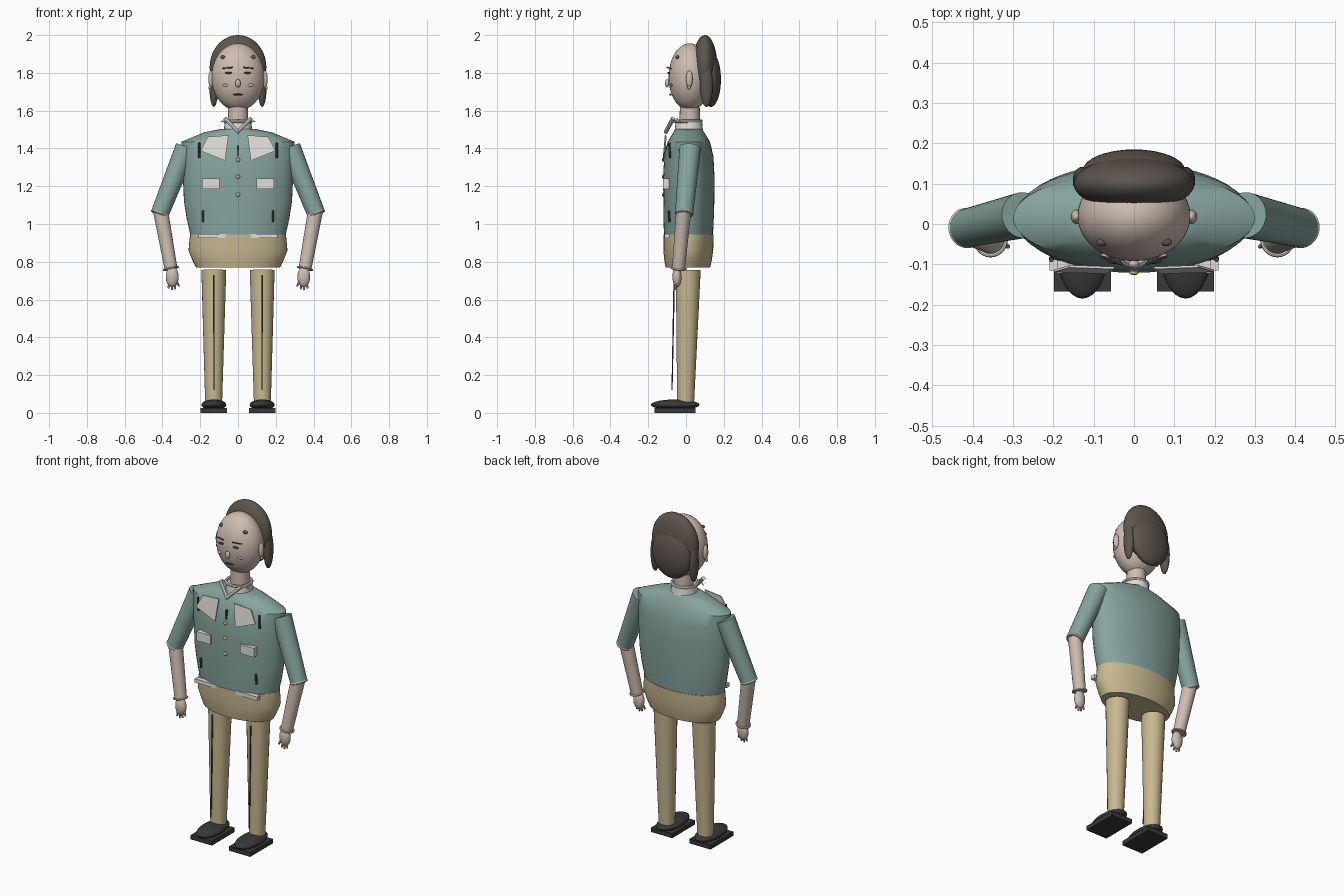
import bpy, bmesh, math
from mathutils import Vector, Matrix

if "Cube" in bpy.data.objects:
    bpy.data.objects.remove(bpy.data.objects["Cube"])

COLORS = {
    "teal": (0.24, 0.37, 0.34), "tan": (0.58, 0.48, 0.28), "skin": (0.62, 0.51, 0.44),
    "hair": (0.11, 0.09, 0.075), "white": (0.75, 0.74, 0.70), "black": (0.04, 0.04, 0.045),
    "gold": (0.6, 0.45, 0.15), "dark": (0.07, 0.065, 0.06),
}
MATS = {}
for key, rgb in COLORS.items():
    MATS[key] = bpy.data.materials.new(key)
    MATS[key].diffuse_color = (*rgb, 1)


def finish(name, bm, color, smooth=True):
    bmesh.ops.recalc_face_normals(bm, faces=bm.faces)
    me = bpy.data.meshes.new(name)
    bm.to_mesh(me)
    bm.free()
    ob = bpy.data.objects.new(name, me)
    bpy.context.collection.objects.link(ob)
    me.materials.append(MATS[color])
    if smooth:
        bpy.ops.object.select_all(action='DESELECT')
        ob.select_set(True)
        bpy.context.view_layer.objects.active = ob
        bpy.ops.object.shade_smooth_by_angle(angle=math.radians(35))
    return ob


def ellipsoid(name, c, r, color, seg=32, rings=20):
    bm = bmesh.new()
    bmesh.ops.create_uvsphere(bm, u_segments=seg, v_segments=rings, radius=1,
                              matrix=Matrix.Translation(c) @ Matrix.Diagonal((*r, 1)))
    return finish(name, bm, color)


def rod(name, a, b, r0, r1, color, seg=24):
    a, b = Vector(a), Vector(b)
    d = b - a
    rot = d.to_track_quat('Z', 'Y').to_matrix().to_4x4()
    bm = bmesh.new()
    bmesh.ops.create_cone(bm, cap_ends=True, segments=seg, radius1=r0, radius2=r1,
                          depth=d.length, matrix=Matrix.Translation((a + b) / 2) @ rot)
    return finish(name, bm, color)


def box(name, lo, hi, color):
    lo, hi = Vector(lo), Vector(hi)
    bm = bmesh.new()
    bmesh.ops.create_cube(bm, size=1, matrix=Matrix.Translation((lo + hi) / 2)
                          @ Matrix.Diagonal((*(hi - lo), 1)))
    return finish(name, bm, color, False)


def loft(name, sections, color, seg=48):
    """Stack of ellipses given as (z, centre y, half width, half depth)."""
    bm = bmesh.new()
    rings = [[bm.verts.new((rx * math.cos(t), cy + ry * math.sin(t), z))
              for t in (2 * math.pi * i / seg for i in range(seg))]
             for z, cy, rx, ry in sections]
    for lo, hi in zip(rings, rings[1:]):
        for i in range(seg):
            j = (i + 1) % seg
            bm.faces.new((lo[i], lo[j], hi[j], hi[i]))
    bm.faces.new(rings[0][::-1])
    bm.faces.new(rings[-1])
    return finish(name, bm, color)


def panel(name, pts, color, thick=0.006):
    """Flat plate through the points, thickened along y."""
    bm = bmesh.new()
    face = bm.faces.new([bm.verts.new(p) for p in pts])
    ext = bmesh.ops.extrude_face_region(bm, geom=[face])
    moved = [v for v in ext["geom"] if isinstance(v, bmesh.types.BMVert)]
    bmesh.ops.translate(bm, verts=moved, vec=(0, thick, 0))
    if face.is_valid is False or len(bm.faces) < len(pts) + 2:
        bm.faces.new([v for v in list(bm.verts)[:len(pts)]])
    return finish(name, bm, color, False)


def ring(name, c, axis, R, r, color, seg=32, sides=8):
    rot = Vector(axis).to_track_quat('Z', 'Y').to_matrix()
    bm = bmesh.new()
    g = [[bm.verts.new(Vector(c) + rot @ Vector((
        (R + r * math.cos(v)) * math.cos(u), (R + r * math.cos(v)) * math.sin(u), r * math.sin(v))))
        for v in (2 * math.pi * k / sides for k in range(sides))]
        for u in (2 * math.pi * i / seg for i in range(seg))]
    for i in range(seg):
        for k in range(sides):
            n, m = (i + 1) % seg, (k + 1) % sides
            bm.faces.new((g[i][k], g[n][k], g[n][m], g[i][m]))
    return finish(name, bm, color)


# Jacket body and hips
loft("jacket", [(0.94, .013, .252, .130), (1.03, .014, .272, .133), (1.12, .015, .286, .135),
                (1.25, .015, .292, .136), (1.36, .015, .297, .130), (1.435, .015, .30, .112),
                (1.485, .015, .18, .082), (1.503, .015, .09, .07)], "teal")
loft("hips", [(0.77, .01, .222, .118), (0.81, .011, .242, .126), (0.86, .012, .262, .132),
              (0.945, .013, .254, .133)], "tan")

# Jacket front: buttons and placket
for z in (1.34, 1.25, 1.155):
    ellipsoid("button", (0, -.121, z), (.011, .006, .011), "gold", 16, 10)
box("placket_seam", (-.005, -.115, 1.35), (.005, -.095, 1.415), "dark")

# Neck, collar stand and collar ring
rod("neck", (0, .02, 1.49), (0, .02, 1.66), .055, .052, "skin")
rod("collar_stand", (0, .015, 1.495), (0, .015, 1.54), .075, .07, "white")
ring("collar_ring", (0, .01, 1.545), (0, 0, 1), .07, .009, "white")

# Head, hair and central features
ellipsoid("head", (0, .02, 1.778), (.14, .112, .178), "skin", 40, 28)
ellipsoid("hair_cap", (0, .1, 1.83), (.15, .066, .17), "hair", 40, 28)
ellipsoid("hair_back", (0, .132, 1.765), (.127, .053, .145), "hair", 40, 28)
ellipsoid("nose", (0, -.1, 1.745), (.014, .011, .022), "skin", 16, 12)
ellipsoid("mouth", (0, -.082, 1.685), (.026, .006, .005), "dark", 16, 8)

for s in (-1, 1):
    # Face details
    ellipsoid("eye", (s * .05, -.092, 1.8), (.018, .007, .006), "dark", 16, 8)
    rod("eyebrow", (s * .03, -.1, 1.829), (s * .082, -.08, 1.824), .004, .003, "hair", 8)
    ellipsoid("cheek", (s * .068, -.078, 1.735), (.015, .006, .008), "skin", 16, 8)
    ellipsoid("forehead_curl", (s * .08, -.045, 1.883), (.014, .01, .009), "hair", 16, 8)
    ellipsoid("ear", (s * .143, .018, 1.767), (.014, .018, .045), "skin", 16, 12)
    ellipsoid("earring", (s * .149, .016, 1.722), (.008, .008, .01), "gold", 12, 8)
    ellipsoid("side_lock", (s * .128, .108, 1.735), (.024, .034, .115), "hair", 20, 14)

    # Collar points, lapels, pockets, belt tabs and seams
    panel("collar_wing", [(s * .045, -.06, 1.55), (s * .1, -.03, 1.538), (s * .06, -.05, 1.56)], "white")
    rod("collar_point", (s * .07, -.068, 1.56), (s * -.005, -.108, 1.485), .011, .011, "white", 8)
    panel("lapel", [(s * .16, -.108, 1.462), (s * .05, -.112, 1.47),
                    (s * .068, -.124, 1.335), (s * .198, -.119, 1.387)], "white")
    box("pocket", (s * .145 - .046, -.122, 1.185), (s * .145 + .046, -.09, 1.24), "white")
    box("belt_tab", (s * .135 - .075, -.115, .925), (s * .135 + .075, -.088, .948), "white")
    for x, y, z0, z1 in ((.205, -.085, 1.35, 1.43), (.185, -.088, 1.01, 1.07)):
        rod("jacket_seam", (s * x, y, z0), (s * x, y - .004, z1), .006, .006, "dark", 8)

    # Arm, cuff and bracelet
    elbow, wrist = (s * .414, -.01, 1.055), (s * .355, -.04, .765)
    rod("sleeve", (s * .275, .022, 1.405), elbow, .057, .048, "teal")
    ring("cuff", elbow, (s * .139, -.03, -.35), .043, .007, "white")
    rod("forearm", (s * .41, -.012, 1.07), wrist, .04, .034, "skin")
    ring("bracelet", wrist, (s * .06, .03, .29), .038, .005, "white")

    # Hand with fingers
    ellipsoid("hand", (s * .348, -.048, .72), (.034, .024, .055), "skin", 20, 14)
    for x, tip, z in ((.327, .312, .67), (.338, .332, .655), (.35, .35, .65), (.362, .368, .66)):
        rod("finger", (s * x, -.05, .70), (s * tip, -.056, z), .008, .005, "skin", 10)

    # Trouser leg with pressed crease, and shoe
    rod("trouser_leg", (s * .129, -.002, .055), (s * .128, .012, .757), .045, .066, "tan")
    rod("trouser_crease", (s * .128, -.074, .12), (s * .128, -.062, .73), .003, .004, "dark", 6)
    box("shoe_sole", (s * .128 - .071, -.167, 0), (s * .128 + .071, .05, .026), "black")
    ellipsoid("shoe", (s * .128, -.057, .043), (.066, .128, .028), "black")

for m in bpy.data.materials:
    if m.users and not m.is_grease_pencil:
        m.use_nodes = True
        m.node_tree.nodes["Principled BSDF"].inputs["Base Color"].default_value = m.diffuse_color
